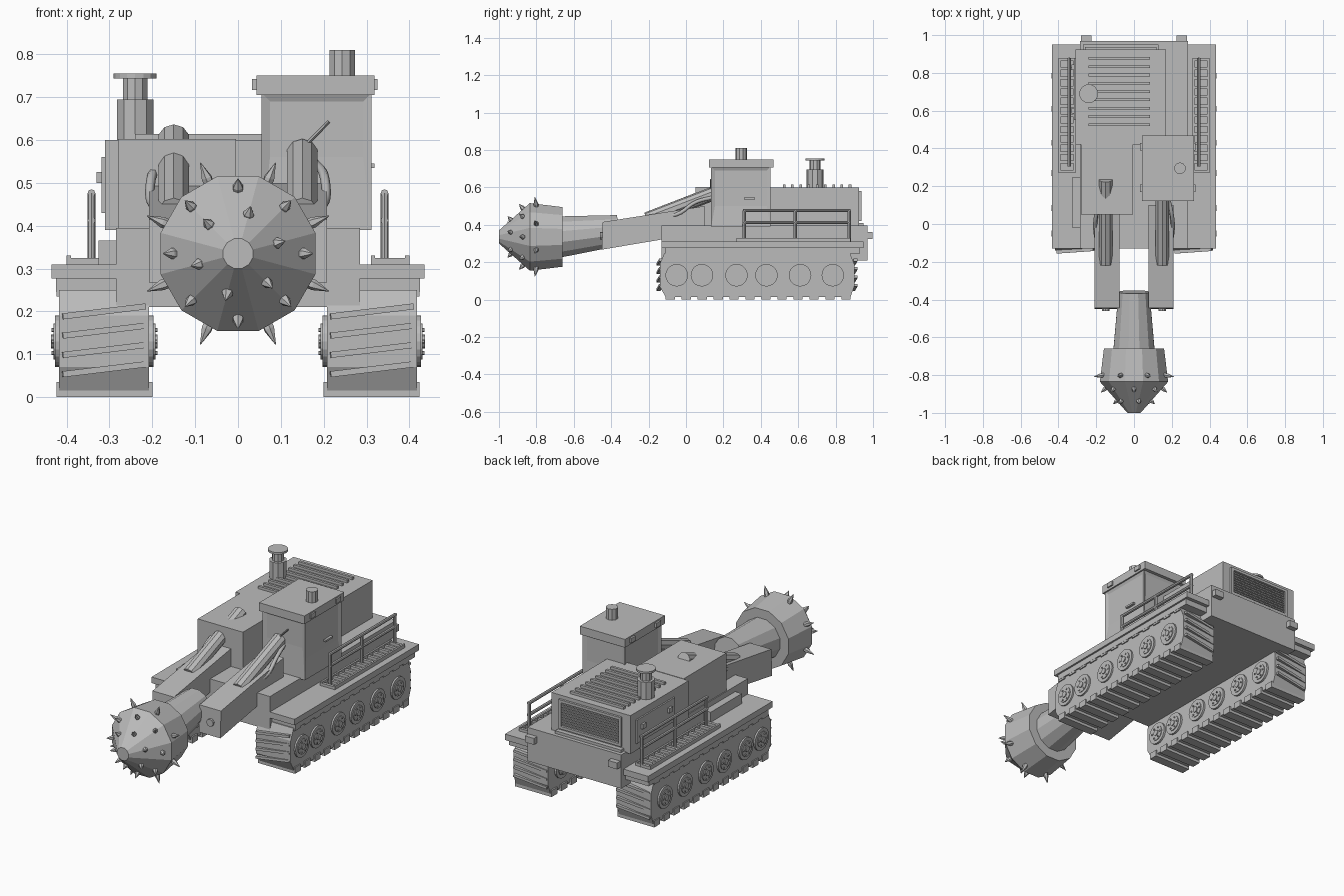
import bpy, bmesh, math
from mathutils import Matrix, Vector

if bpy.data.objects.get("Cube"):
    bpy.data.objects.remove(bpy.data.objects["Cube"])

grey = bpy.data.materials.new("plain_grey")
grey.use_nodes = True
grey.diffuse_color = (0.5, 0.5, 0.5, 1)
grey.node_tree.nodes["Principled BSDF"].inputs["Base Color"].default_value = (0.5, 0.5, 0.5, 1)


def finish(name, bm):
    bmesh.ops.recalc_face_normals(bm, faces=bm.faces)
    mesh = bpy.data.meshes.new(name)
    bm.to_mesh(mesh)
    bm.free()
    mesh.materials.append(grey)
    ob = bpy.data.objects.new(name, mesh)
    bpy.context.collection.objects.link(ob)
    return ob


def add_box(bm, x, y, z, turn=Matrix()):
    """Box from (min, max) ranges, turned about its own centre."""
    mid = Vector([sum(r) / 2 for r in (x, y, z)])
    size = [r[1] - r[0] for r in (x, y, z)]
    m = Matrix.Translation(mid) @ turn @ Matrix.Diagonal((*size, 1))
    bmesh.ops.create_cube(bm, size=1, matrix=m)


def add_rod(bm, a, b, r1, r2=None, sides=8, turn=0):
    """Cylinder or cone between two points."""
    a, b = Vector(a), Vector(b)
    m = Matrix.Translation((a + b) / 2) @ (b - a).to_track_quat('Z', 'Y').to_matrix().to_4x4()
    m = m @ Matrix.Rotation(turn, 4, 'Z')
    bmesh.ops.create_cone(bm, cap_ends=True, segments=sides, radius1=r1,
                          radius2=r1 if r2 is None else r2, depth=(b - a).length, matrix=m)


def add_prism(bm, outline, x0, x1):
    """Side outline of (y, z) points, extended along x."""
    face = bm.faces.new([bm.verts.new((x0, y, z)) for y, z in outline])
    new = bmesh.ops.extrude_face_region(bm, geom=[face])["geom"]
    bmesh.ops.translate(bm, vec=(x1 - x0, 0, 0), verts=[v for v in new if isinstance(v, bmesh.types.BMVert)])


def box(name, x, y, z):
    bm = bmesh.new()
    add_box(bm, x, y, z)
    return finish(name, bm)


def rod(name, a, b, r1, r2=None, sides=8, turn=0):
    bm = bmesh.new()
    add_rod(bm, a, b, r1, r2, sides, turn)
    return finish(name, bm)


def mirrored(s, lo, hi):
    return tuple(sorted((s * lo, s * hi)))


# Hull and engine housing
box("hull", (-0.285, 0.285), (-0.13, 0.97), (0.21, 0.395))
box("engine_housing", (-0.31, 0.17), (0.42, 0.925), (0.39, 0.6))
box("pump_housing", (-0.28, -0.005), (0.05, 0.42), (0.39, 0.602))
box("engine_side_panel", (-0.318, -0.31), (0.55, 0.88), (0.43, 0.56))
box("rear_ledge", (-0.27, 0.13), (0.92, 0.95), (0.39, 0.41))

bm = bmesh.new()
for i in range(9):
    y = 0.525 + i * 0.044
    add_box(bm, (-0.24, 0.085), (y - 0.007, y + 0.007), (0.598, 0.614))
finish("roof_slats", bm)

bm = bmesh.new()
for y in (0.6, 0.83):
    add_box(bm, (-0.33, -0.315), (y - 0.015, y + 0.015), (0.5, 0.525))
finish("panel_latches", bm)

# Rear grille: frame and slats
bm = bmesh.new()
for z in ((0.42, 0.435), (0.565, 0.58)):
    add_box(bm, (-0.26, 0.12), (0.92, 0.937), z)
for x in ((-0.26, -0.245), (0.105, 0.12)):
    add_box(bm, x, (0.92, 0.937), (0.435, 0.565))
for i in range(9):
    z = 0.445 + i * 0.0138
    add_box(bm, (-0.245, 0.105), (0.92, 0.931), (z - 0.003, z + 0.004))
finish("rear_grille", bm)

# Exhaust stack
rod("exhaust_base", (-0.24, 0.69, 0.595), (-0.24, 0.69, 0.695), 0.045, sides=10)
rod("exhaust_pipe", (-0.24, 0.69, 0.69), (-0.24, 0.69, 0.745), 0.03, sides=10)
rod("exhaust_cap", (-0.24, 0.69, 0.744), (-0.24, 0.69, 0.755), 0.05, sides=16)

# Cab: body with inset windows on every wall
bm = bmesh.new()
add_box(bm, (0.055, 0.312), (0.135, 0.452), (0.39, 0.71))
bm.normal_update()
walls = [f for f in bm.faces if abs(f.normal.z) < 0.5]
for f in walls:
    bmesh.ops.inset_individual(bm, faces=[f], thickness=0.028)
    low = min(v.co.z for v in f.verts)
    for v in f.verts:
        if v.co.z < low + 0.01:
            v.co.z = 0.5 if abs(f.normal.x) > 0.5 else 0.56
    bmesh.ops.translate(bm, vec=f.normal * -0.008, verts=f.verts)
finish("cab", bm)
box("cab_roof", (0.043, 0.318), (0.122, 0.468), (0.705, 0.75))
box("cab_door_handle", (0.304, 0.318), (0.31, 0.37), (0.535, 0.545))
rod("cab_beacon", (0.243, 0.295, 0.75), (0.243, 0.295, 0.81), 0.031, sides=10)
rod("cab_wiper", (0.16, 0.132, 0.59), (0.212, 0.132, 0.643), 0.004, sides=4)
bm = bmesh.new()
for x in ((0.033, 0.045), (0.316, 0.326)):
    for y in (0.19, 0.41):
        add_box(bm, x, (y - 0.02, y + 0.02), (0.717, 0.742))
finish("roof_lamps", bm)

# Track outline and the stations for its cleats: (y, z, roll)
track = [(-0.11, 0.015), (-0.14, 0.07), (-0.14, 0.19), (-0.115, 0.25),
         (0.875, 0.25), (0.9, 0.19), (0.9, 0.07), (0.88, 0.015)]

for s, side in ((-1, "right"), (1, "left")):
    # Track belt
    bm = bmesh.new()
    add_prism(bm, track, s * 0.208, s * 0.418)
    finish(side + "_track", bm)
    # Cleats along the bottom, top and slanted over both ends
    bm = bmesh.new()
    for i in range(12):
        y = -0.085 + i * 0.0855
        for z in ((0.0, 0.035), (0.235, 0.268)):
            add_box(bm, mirrored(s, 0.2, 0.424), (y - 0.025, y + 0.025), z)
    for y in (-0.14, 0.9):
        for z in (0.065, 0.11, 0.155, 0.2):
            slant = Matrix.Rotation(-0.12, 4, 'Y') @ Matrix.Rotation(0.07, 4, 'Z')
            add_box(bm, mirrored(s, 0.215, 0.41), (y - 0.01, y + 0.01), (z - 0.007, z + 0.007), slant)
    finish(side + "_track_cleats", bm)
    # Road wheels with rim, hub and bolts on both faces
    bm = bmesh.new()
    for y in (-0.05, 0.085, 0.27, 0.43, 0.61, 0.785):
        add_rod(bm, (s * 0.197, y, 0.13), (s * 0.427, y, 0.13), 0.06, sides=20)
        add_rod(bm, (s * 0.193, y, 0.13), (s * 0.431, y, 0.13), 0.042, sides=16)
        add_rod(bm, (s * 0.188, y, 0.13), (s * 0.436, y, 0.13), 0.016, sides=10)
        for k in range(6):
            a = k * math.pi / 3
            by, bz = y + 0.031 * math.cos(a), 0.13 + 0.031 * math.sin(a)
            add_rod(bm, (s * 0.188, by, bz), (s * 0.435, by, bz), 0.005, sides=6)
    finish(side + "_road_wheels", bm)
    # Fender and its walkway
    box(side + "_fender", mirrored(s, 0.2, 0.435), (-0.13, 0.95), (0.277, 0.31))
    box(side + "_fender_rail", mirrored(s, 0.21, 0.425), (-0.11, 0.93), (0.245, 0.278))
    bm = bmesh.new()
    for x in (0.315, 0.395):
        add_box(bm, mirrored(s, x - 0.005, x + 0.005), (0.27, 0.88), (0.308, 0.33))
    for i in range(13):
        y = 0.278 + i * 0.0495
        add_box(bm, mirrored(s, 0.315, 0.395), (y - 0.008, y + 0.008), (0.308, 0.325))
    finish(side + "_walkway", bm)
    # Handrail
    bm = bmesh.new()
    for z in (0.412, 0.476):
        add_rod(bm, (s * 0.342, 0.305, z), (s * 0.342, 0.88, z), 0.009, sides=8)
    for y in (0.312, 0.585, 0.873):
        add_rod(bm, (s * 0.342, y, 0.305), (s * 0.342, y, 0.476), 0.009, sides=8)
    finish(side + "_handrail", bm)
    # Rear lamp
    box(side + "_rear_lamp", mirrored(s, 0.225, 0.28), (0.965, 0.998), (0.325, 0.36))
    # Boom arm with pivot pin
    bm = bmesh.new()
    add_prism(bm, [(-0.45, 0.267), (-0.445, 0.415), (0.1, 0.5), (0.1, 0.36)], s * 0.078, s * 0.208)
    finish(side + "_boom_arm", bm)
    rod(side + "_boom_pin", (s * 0.15, -0.46, 0.34), (s * 0.15, -0.44, 0.34), 0.02, sides=10)
    # Lift cylinder: barrel, rod and end collar
    bm = bmesh.new()
    end = (0.235, 0.602) if s < 0 else (0.15, 0.568)
    add_rod(bm, (s * 0.15, -0.21, 0.43), (s * 0.15, *end), 0.037, sides=10)
    add_rod(bm, (s * 0.15, -0.25, 0.413), (s * 0.15, -0.2, 0.434), 0.014, sides=8)
    finish(side + "_lift_cylinder", bm)
    # Hose sagging beside the cylinder
    curve = bpy.data.curves.new(side + "_hose", 'CURVE')
    curve.dimensions = '3D'
    curve.bevel_depth, curve.bevel_resolution, curve.resolution_u = 0.011, 1, 5
    curve.use_fill_caps = True
    spline = curve.splines.new('BEZIER')
    path = [(0.17, -0.18, 0.45), (0.203, -0.05, 0.455), (0.2, 0.05, 0.52), (0.18, 0.14, 0.545)]
    spline.bezier_points.add(len(path) - 1)
    for p, (x, y, z) in zip(spline.bezier_points, path):
        p.co = (s * x, y, z)
        p.handle_left_type = p.handle_right_type = 'AUTO'
    curve.materials.append(grey)
    bpy.context.collection.objects.link(bpy.data.objects.new(side + "_hose", curve))

box("tool_box", (-0.325, -0.28), (-0.02, 0.25), (0.305, 0.365))

# Drill shaft and cutter head
axis_z = 0.335
rod("drill_shaft", (0, -0.68, axis_z), (0, -0.36, 0.37), 0.114, 0.085, 12, math.pi / 12)
bm = bmesh.new()
add_rod(bm, (0, -0.66, axis_z), (0, -0.835, axis_z), 0.165, 0.187, 12, math.pi / 12)
add_rod(bm, (0, -0.835, axis_z), (0, -1.0, axis_z), 0.187, 0.036, 12, math.pi / 12)
bmesh.ops.remove_doubles(bm, verts=bm.verts, dist=0.0005)
finish("cutter_head", bm)

# Cutter teeth in rings: y, radius, count, phase, forward lean, length
bm = bmesh.new()
for y, r, count, phase, lean, size in ((-0.8, 0.175, 8, 0.5, 0.15, 0.055),
                                       (-0.868, 0.148, 8, 0, 0.9, 0.036),
                                       (-0.932, 0.09, 6, 0.25, 0.9, 0.032)):
    for k in range(count):
        a = (k + phase) * math.tau / count
        out = Vector((math.cos(a), 0, math.sin(a)))
        base = out * r + Vector((0, y, axis_z))
        tip = (out + Vector((0, -lean, 0))).normalized()
        add_rod(bm, base - tip * 0.012, base + tip * size * 0.3, 0.012, 0.013, 6)
        add_rod(bm, base + tip * size * 0.3, base + tip * size, 0.013, 0.001, 6)
finish("cutter_teeth", bm)
